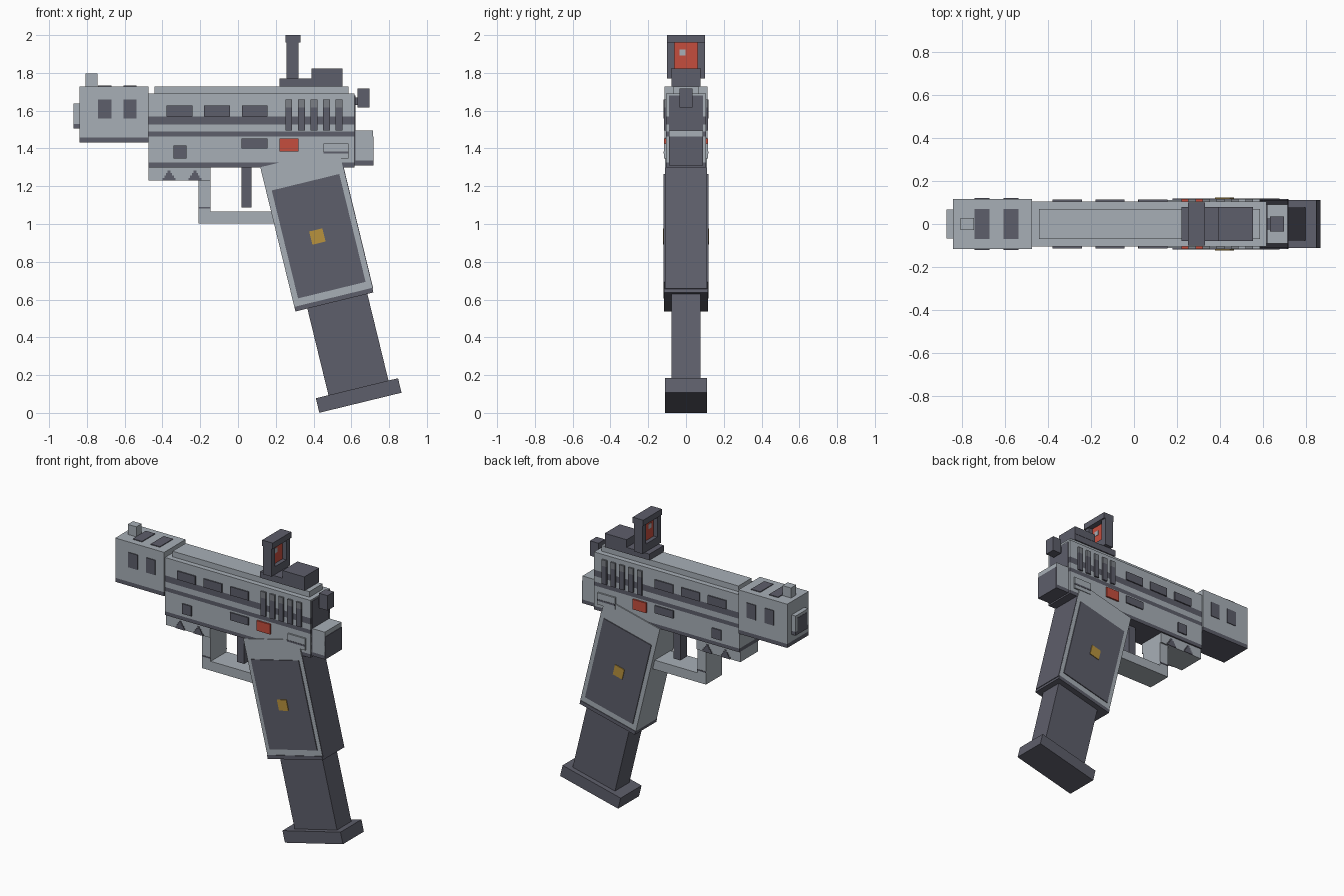
import bpy, bmesh, math
from mathutils import Matrix, Vector

old = bpy.data.objects.get("Cube")
if old:
    bpy.data.objects.remove(old, do_unlink=True)


def material(name, rgb):
    m = bpy.data.materials.new(name)
    m.use_nodes = True
    m.diffuse_color = (*rgb, 1)
    m.node_tree.nodes["Principled BSDF"].inputs["Base Color"].default_value = (*rgb, 1)
    return m


LIGHT = material("light grey", (0.39, 0.43, 0.47))
MID = material("mid grey", (0.2, 0.215, 0.24))
DARK = material("dark slate", (0.11, 0.112, 0.145))
RED = material("red", (0.56, 0.076, 0.048))
GOLD = material("gold", (0.48, 0.29, 0.048))

# Tilted frame shared by the grip and the magazine
TILT = Matrix.Translation((0.304, 0, 0.537)) @ Matrix.Rotation(math.radians(-13.7), 4, 'Y')
FLAT = Matrix.Identity(4)


def box(name, x, z, y, mat, frame=FLAT):
    """Box from ranges; a single y means a half width about the centre."""
    if not isinstance(y, tuple):
        y = (-y, y)
    bm = bmesh.new()
    bmesh.ops.create_cube(bm, size=1)
    for v in bm.verts:
        local = Vector([r[0] + (r[1] - r[0]) * (c + 0.5) for r, c in zip((x, y, z), v.co)])
        v.co = frame @ local
    mesh = bpy.data.meshes.new(name)
    bm.to_mesh(mesh)
    bm.free()
    mesh.materials.append(mat)
    ob = bpy.data.objects.new(name, mesh)
    bpy.context.collection.objects.link(ob)
    return ob


def plates(name, x, z, base, mat, thick=0.008, frame=FLAT):
    """Matching thin plates on both sides."""
    box(name + "_right", x, z, (-base - thick, -base + 0.004), mat, frame)
    box(name + "_left", x, z, (base - 0.004, base + thick), mat, frame)


# Body, stacked in bands
BODY = (-0.474, 0.616)
bands = (1.30, 1.325, 1.463, 1.49, 1.527, 1.569, 1.69)
for i, (lo, hi) in enumerate(zip(bands, bands[1:])):
    dark = i % 2 == 0
    box(f"body_band_{i}", BODY, (lo, hi), 0.105, DARK if dark else LIGHT)
box("top_rail", (-0.442, 0.585), (1.69, 1.728), 0.07, LIGHT)
box("rear_panel", (0.614, 0.621), (1.31, 1.68), 0.09, DARK)

# Body side details
for i in range(3):
    x = -0.378 + i * 0.199
    plates(f"side_window_{i}", (x, x + 0.136), (1.569, 1.627), 0.105, DARK)
for i in range(5):
    x = 0.251 + i * 0.0665
    plates(f"vent_{i}", (x, x + 0.036), (1.495, 1.617), 0.108, DARK)
    plates(f"vent_cap_{i}", (x, x + 0.036), (1.617, 1.659), 0.108, MID)
plates("selector_plate", (0.018, 0.156), (1.40, 1.452), 0.105, DARK)
plates("red_marker", (0.22, 0.32), (1.384, 1.452), 0.108, RED)
plates("square_pin", (-0.341, -0.272), (1.347, 1.415), 0.105, DARK)
plates("rear_catch", (0.452, 0.585), (1.347, 1.426), 0.108, LIGHT)
plates("rear_catch_groove", (0.452, 0.585), (1.372, 1.383), 0.112, DARK, 0.006)

# Rear block and hammer
box("rear_block", (0.616, 0.714), (1.335, 1.495), 0.09, LIGHT)
box("rear_block_base", (0.616, 0.714), (1.31, 1.335), 0.09, DARK)
box("rear_block_face", (0.712, 0.717), (1.31, 1.463), 0.09, DARK)
box("hammer", (0.632, 0.696), (1.616, 1.717), 0.035, DARK)
box("hammer_link", (0.61, 0.64), (1.63, 1.67), 0.025, DARK)

# Muzzle block
MUZZLE = (-0.84, -0.474)
box("muzzle_block", MUZZLE, (1.458, 1.728), 0.115, LIGHT)
box("muzzle_base", MUZZLE, (1.431, 1.458), 0.115, DARK)
box("muzzle_tip", (-0.87, -0.84), (1.53, 1.638), 0.068, LIGHT)
box("muzzle_tip_base", (-0.87, -0.84), (1.505, 1.53), 0.068, DARK)
box("muzzle_bore", (-0.872, -0.866), (1.525, 1.618), 0.05, DARK)
box("front_sight", (-0.807, -0.743), (1.728, 1.796), 0.028, LIGHT)
for i, x in enumerate((-0.74, -0.606)):
    plates(f"muzzle_slot_{i}", (x, x + 0.069), (1.558, 1.659), 0.115, DARK, 0.005)
    box(f"muzzle_top_slot_{i}", (x, x + 0.069), (1.725, 1.733), 0.07, DARK)

# Under rail with stepped triangles
box("under_rail", (-0.474, -0.145), (1.23, 1.30), 0.095, LIGHT)
for i, centre in enumerate((-0.365, -0.228)):
    for step in range(4):
        half = 0.034 - step * 0.009
        z = 1.23 + step * 0.0135
        plates(f"rail_triangle_{i}_{step}", (centre - half, centre + half),
               (z, z + 0.0135), 0.095, DARK, 0.005)

# Trigger and guard
box("guard_post", (-0.209, -0.145), (1.003, 1.235), 0.085, LIGHT)
box("guard_bar", (-0.145, 0.22), (1.003, 1.066), 0.085, LIGHT)
plates("guard_seam", (-0.209, -0.145), (1.083, 1.091), 0.085, DARK, 0.003)
box("trigger", (0.018, 0.071), (1.087, 1.30), 0.035, DARK)

# Grip
box("grip", (0, 0.425), (0.025, 0.786), 0.112, LIGHT, TILT)
box("grip_base", (0, 0.425), (0, 0.025), 0.116, DARK, TILT)
box("grip_back", (0.42, 0.429), (0.02, 0.68), 0.111, DARK, TILT)
plates("grip_panel", (0.03, 0.398), (0.064, 0.652), 0.112, DARK, 0.006, TILT)
plates("grip_badge", (0.171, 0.243), (0.322, 0.394), 0.117, GOLD, 0.006, TILT)

# Magazine
box("magazine", (0.065, 0.392), (-0.475, 0.02), 0.077, DARK, TILT)
box("magazine_foot", (-0.004, 0.444), (-0.551, -0.472), 0.112, DARK, TILT)

# Window sight
box("sight_base", (0.22, 0.553), (1.728, 1.77), 0.078, DARK)
box("sight_rear_box", (0.39, 0.553), (1.77, 1.823), 0.08, DARK)
for side, s in (("right", -1), ("left", 1)):
    box("sight_post_" + side, (0.257, 0.32), (1.77, 1.96), tuple(sorted((s * 0.06, s * 0.1))), DARK)
box("sight_sill", (0.257, 0.32), (1.77, 1.823), 0.06, DARK)
box("sight_top", (0.251, 0.33), (1.96, 2.0), 0.1, DARK)
box("sight_glass", (0.284, 0.293), (1.823, 1.96), 0.06, RED)
box("sight_dot", (0.281, 0.296), (1.893, 1.925), (-0.034, -0.002), LIGHT)
